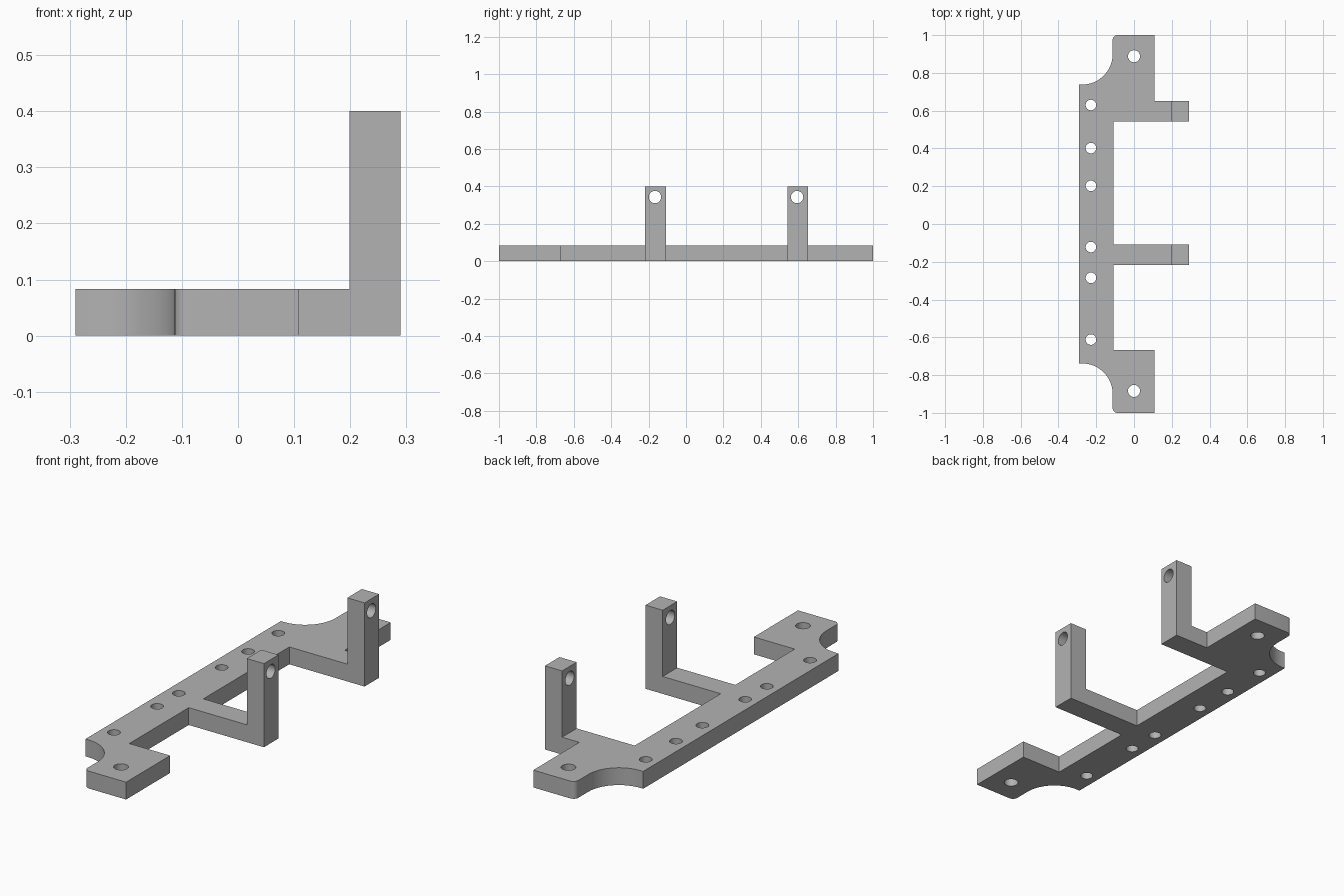
import bpy, bmesh, math
from mathutils import Vector, Matrix

if "Cube" in bpy.data.objects:
    bpy.data.objects.remove(bpy.data.objects["Cube"], do_unlink=True)

THICK = 0.083       # plate thickness
ARM_Y = (-0.163, 0.597)
ARM_W = 0.11

grey = bpy.data.materials.new("plain_grey")
grey.use_nodes = True
grey.diffuse_color = (0.45, 0.45, 0.45, 1)
grey.node_tree.nodes["Principled BSDF"].inputs["Base Color"].default_value = (0.45, 0.45, 0.45, 1)


def new_object(name, bm):
    bmesh.ops.recalc_face_normals(bm, faces=bm.faces)
    mesh = bpy.data.meshes.new(name)
    bm.to_mesh(mesh)
    bm.free()
    mesh.materials.append(grey)
    obj = bpy.data.objects.new(name, mesh)
    bpy.context.collection.objects.link(obj)
    return obj


def prism(name, points, depth):
    """Extrude a closed 3D outline along a depth vector."""
    bm = bmesh.new()
    face = bm.faces.new([bm.verts.new(p) for p in points])
    result = bmesh.ops.extrude_face_region(bm, geom=[face], use_keep_orig=True)
    verts = [g for g in result["geom"] if isinstance(g, bmesh.types.BMVert)]
    bmesh.ops.translate(bm, verts=verts, vec=Vector(depth))
    return new_object(name, bm)


def arc(cx, cy, r, start, end, steps):
    angles = [math.radians(start + (end - start) * i / steps) for i in range(steps + 1)]
    return [(cx + r * math.cos(a), cy + r * math.sin(a)) for a in angles]


def drill(name, centre, radius, axis="Z"):
    bm = bmesh.new()
    turn = Matrix.Rotation(math.pi / 2, 4, "Y") if axis == "X" else Matrix()
    bmesh.ops.create_cone(bm, cap_ends=True, segments=32, radius1=radius, radius2=radius,
                          depth=0.3, matrix=Matrix.Translation(centre) @ turn)
    obj = new_object(name, bm)
    obj.hide_render = True
    return obj


def combine(target, tool, operation):
    mod = target.modifiers.new(tool.name, "BOOLEAN")
    mod.operation = operation
    mod.solver = "EXACT"
    mod.object = tool
    bpy.context.view_layer.objects.active = target
    bpy.ops.object.modifier_apply(modifier=mod.name)
    bpy.data.objects.remove(tool, do_unlink=True)


# Base plate: spine with two mounting ears and scooped corners
def ear_corner(side):
    scoop = arc(-0.275, 0.9, 0.162, -90, 0, 20)
    rounding = arc(-0.088, 0.975, 0.025, 180, 90, 6)
    return [(x, y * side) for x, y in [(-0.29, 0.738)] + scoop + rounding]


outline = ear_corner(1) + [(0.108, 1), (0.108, 0.542), (-0.108, 0.542), (-0.108, -0.667),
                           (0.108, -0.667), (0.108, -1)] + ear_corner(-1)[::-1]
bracket = prism("mounting_bracket", [(x, y, 0) for x, y in outline], (0, 0, THICK))

# L-shaped arms with upright posts
arm_profile = [(-0.15, 0), (0.29, 0), (0.29, 0.4), (0.199, 0.4), (0.199, THICK), (-0.15, THICK)]
for y in ARM_Y:
    arm = prism("arm", [(x, y - ARM_W / 2, z) for x, z in arm_profile], (0, ARM_W, 0))
    combine(bracket, arm, "UNION")

# Screw holes along the spine, in the ears and through the posts
for y in (0.63, 0.402, 0.202, -0.122, -0.285, -0.612):
    combine(bracket, drill("spine_hole", (-0.228, y, THICK / 2), 0.028), "DIFFERENCE")
for y in (0.888, -0.884):
    combine(bracket, drill("ear_hole", (0, y, THICK / 2), 0.032), "DIFFERENCE")
for y in ARM_Y:
    combine(bracket, drill("post_hole", (0.245, y - 0.003, 0.343), 0.033, "X"), "DIFFERENCE")

# Smooth the curved walls, keep the machined edges sharp
bpy.ops.object.select_all(action="DESELECT")
bracket.select_set(True)
bpy.context.view_layer.objects.active = bracket
bpy.ops.object.shade_smooth_by_angle(angle=math.radians(30))
